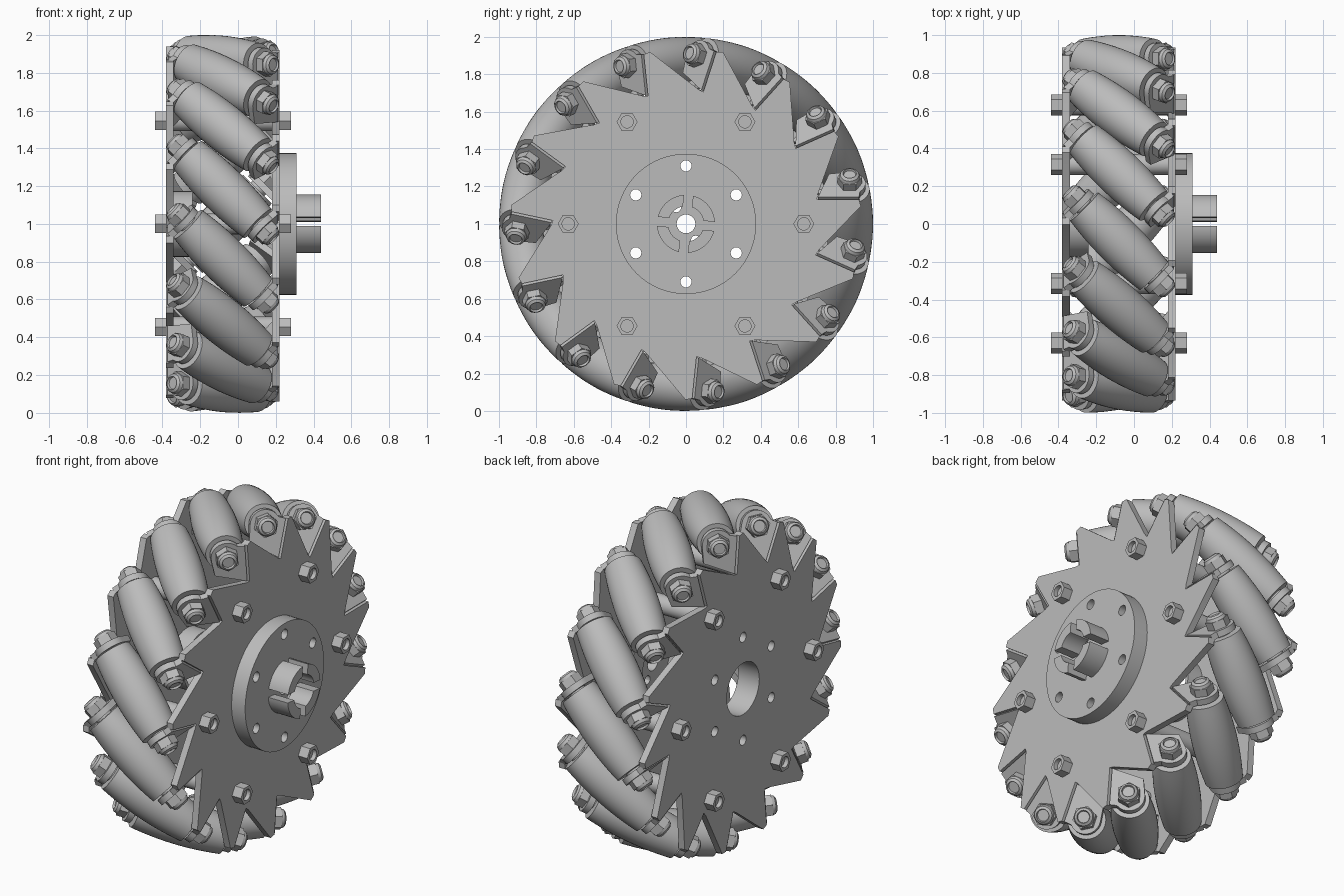
import bpy, bmesh
from math import sin, cos, pi, sqrt, radians
from mathutils import Matrix, Vector

if "Cube" in bpy.data.objects:
    bpy.data.objects.remove(bpy.data.objects["Cube"])

grey = bpy.data.materials.new("machined grey")
grey.use_nodes = True
grey.diffuse_color = (0.5, 0.5, 0.5, 1)
grey.node_tree.nodes["Principled BSDF"].inputs["Base Color"].default_value = (0.5, 0.5, 0.5, 1)

ROLLERS = 15
MID_X = -0.08        # middle plane between the side plates
AXIS_R = 0.875       # distance of roller axes from the wheel axis
PLATE_X = 0.20       # middle of the hub side plate
THICK = 0.04
FLAP_S = 0.29        # flap position along the roller axis
h = sqrt(0.5)


def frame(u, v, n, origin):
    m = Matrix((u, v, n)).transposed().to_4x4()
    m.translation = Vector(origin)
    return m


# Local z runs along the wheel axis, or along the tilted roller axis
WHEEL = frame((0, 1, 0), (0, 0, 1), (1, 0, 0), (0, 0, 0))
ROLLER = frame((0, 1, 0), (-h, 0, h), (h, 0, h), (MID_X, AXIS_R, 0))
# Half turn that maps the hub side onto the far side
FLIP = Matrix.Translation((2 * MID_X, 0, 0)) @ Matrix.Rotation(pi, 4, 'Y')
LIFT = Matrix.Translation((0, 0, 1))


def turn(deg):
    return Matrix.Rotation(radians(deg), 4, 'X')


def finish(bm, name, m):
    bmesh.ops.recalc_face_normals(bm, faces=bm.faces)
    bm.transform(m)
    mesh = bpy.data.meshes.new(name)
    bm.to_mesh(mesh)
    bm.free()
    mesh.materials.append(grey)
    mesh.shade_smooth()
    mesh.set_sharp_from_angle(angle=radians(30))
    return mesh


def place(mesh, name, m=Matrix()):
    ob = bpy.data.objects.new(name, mesh)
    bpy.context.scene.collection.objects.link(ob)
    ob.matrix_world = LIFT @ m
    return ob


def arc(r, a0, a1, n, c=(0, 0)):
    angles = [radians(a0 + (a1 - a0) * i / n) for i in range(n + 1)]
    return [(c[0] + r * cos(a), c[1] + r * sin(a)) for a in angles]


def circle(r, n=32, c=(0, 0)):
    return arc(r, 0, 360, n, c)[:-1]


def ring_points(r, start):
    return [arc(r, start + 60 * k, 0, 1)[0] for k in range(6)]


def sheet(name, loops, z0, z1, m):
    """Flat outline with holes, given thickness."""
    bm = bmesh.new()
    for loop in loops:
        vs = [bm.verts.new((u, v, z0)) for u, v in loop]
        for a, b in zip(vs, vs[1:] + vs[:1]):
            bm.edges.new((a, b))
    bmesh.ops.triangle_fill(bm, edges=bm.edges[:], use_beauty=True, use_dissolve=False)
    res = bmesh.ops.extrude_face_region(bm, geom=bm.faces[:], use_keep_orig=True)
    moved = [g for g in res["geom"] if isinstance(g, bmesh.types.BMVert)]
    bmesh.ops.translate(bm, verts=moved, vec=(0, 0, z1 - z0))
    return finish(bm, name, m)


def lathe(name, profile, m, seg=32):
    """Profile of (axial, radius) points spun about local z."""
    bm = bmesh.new()
    vs = [bm.verts.new((r, 0, s)) for s, r in profile]
    edges = [bm.edges.new(p) for p in zip(vs, vs[1:])]
    bmesh.ops.spin(bm, geom=vs + edges, axis=(0, 0, 1), cent=(0, 0, 0),
                   angle=2 * pi, steps=seg, use_duplicate=False)
    bmesh.ops.remove_doubles(bm, verts=bm.verts, dist=1e-5)
    return finish(bm, name, m)


# Side plates: saw-tooth discs with bolt holes and a bore
fold = PLATE_X - MID_X
fold_v = FLAP_S - fold / h
fold_t = (FLAP_S + fold_v) * h
teeth = []
for k in range(ROLLERS):
    a = 2 * pi * k / ROLLERS
    for r, t in ((0.935, fold_t - 0.035), (0.925, fold_t), (0.70, fold_t), (0.705, fold_t + 0.03)):
        teeth.append((r * cos(a) - t * sin(a), r * sin(a) + t * cos(a)))
small_holes = [circle(0.03, 16, c) for c in ring_points(0.31, 30)]
plate = sheet("side_plate", [teeth, circle(0.155)] + small_holes,
              PLATE_X - THICK / 2, PLATE_X + THICK / 2, WHEEL)
place(plate, "hub_side_plate")
place(plate, "far_side_plate", FLIP)

# Bent flaps that carry the roller axles
flap_outline = [(-0.17, fold_v), (-0.11, 0.07)] + arc(0.085, 100, -50, 10) + [(0.05, fold_v)]
flap = sheet("flap", [flap_outline], FLAP_S - 0.018, FLAP_S + 0.018, ROLLER)

# Barrel rollers, whose bulge follows the wheel's round envelope
half = 0.26
barrel = [(-half, 0)]
for i in range(13):
    s = half * (i / 6 - 1)
    barrel.append((s, 1 - sqrt(AXIS_R ** 2 + s * s / 2)))
barrel.append((half, 0))
roller = lathe("roller", barrel, ROLLER, 40)
axle = lathe("axle", [(-0.3, 0), (-0.3, 0.05), (0.3, 0.05), (0.3, 0)], ROLLER, 20)
nut = lathe("axle_nut", [(0.3, 0), (0.3, 0.066), (0.355, 0.066), (0.355, 0)], ROLLER, 6)
cap = lathe("nut_collar", [(0.355, 0), (0.355, 0.056), (0.372, 0.05), (0.382, 0.036),
                           (0.37, 0.032), (0.37, 0)], ROLLER, 20)

for k in range(ROLLERS):
    spin = turn(360 / ROLLERS * k)
    place(roller, "roller", spin)
    place(axle, "roller_axle", spin)
    for side in (Matrix(), FLIP):
        place(flap, "axle_flap", spin @ side)
        place(nut, "axle_nut", spin @ side)
        place(cap, "axle_nut_collar", spin @ side)

# Six tie bolts with spacers and hollow nuts at both ends
out = PLATE_X + THICK / 2
at_bolt = WHEEL @ Matrix.Translation((0.63, 0, 0))
spacer = lathe("spacer", [(-0.35, 0), (-0.35, 0.055), (0.19, 0.055), (0.19, 0)], at_bolt, 20)
tie_nut = sheet("tie_nut", [circle(0.056, 6), circle(0.033, 16)], out, out + 0.06, at_bolt)
shank = lathe("shank", [(out, 0), (out, 0.033), (out + 0.035, 0.033), (out + 0.035, 0)], at_bolt, 16)
for k in range(6):
    spin = turn(60 * k)
    place(spacer, "tie_spacer", spin)
    for side in (Matrix(), FLIP):
        place(tie_nut, "tie_nut", spin @ side)
        place(shank, "tie_bolt_end", spin @ side)

# Hub: drilled flange and a slotted collar
pin_holes = [circle(0.026, 12, c) for c in ((-0.052, 0.088), (0.052, -0.088))]
place(sheet("hub_flange", [circle(0.375, 64), circle(0.05)] + small_holes + pin_holes,
            out, 0.31, WHEEL), "hub_flange")
for k in range(4):
    a = 40 + 90 * k
    segment = arc(0.155, a - 36, a + 36, 14) + arc(0.095, a + 30, a - 30, 10)
    place(sheet("hub_collar_segment", [segment], 0.31, 0.44, WHEEL), "hub_collar_segment")

# Bore sleeve behind the far plate
place(sheet("bore_sleeve", [circle(0.175), circle(0.155)], -0.345, -0.24, WHEEL), "bore_sleeve")
